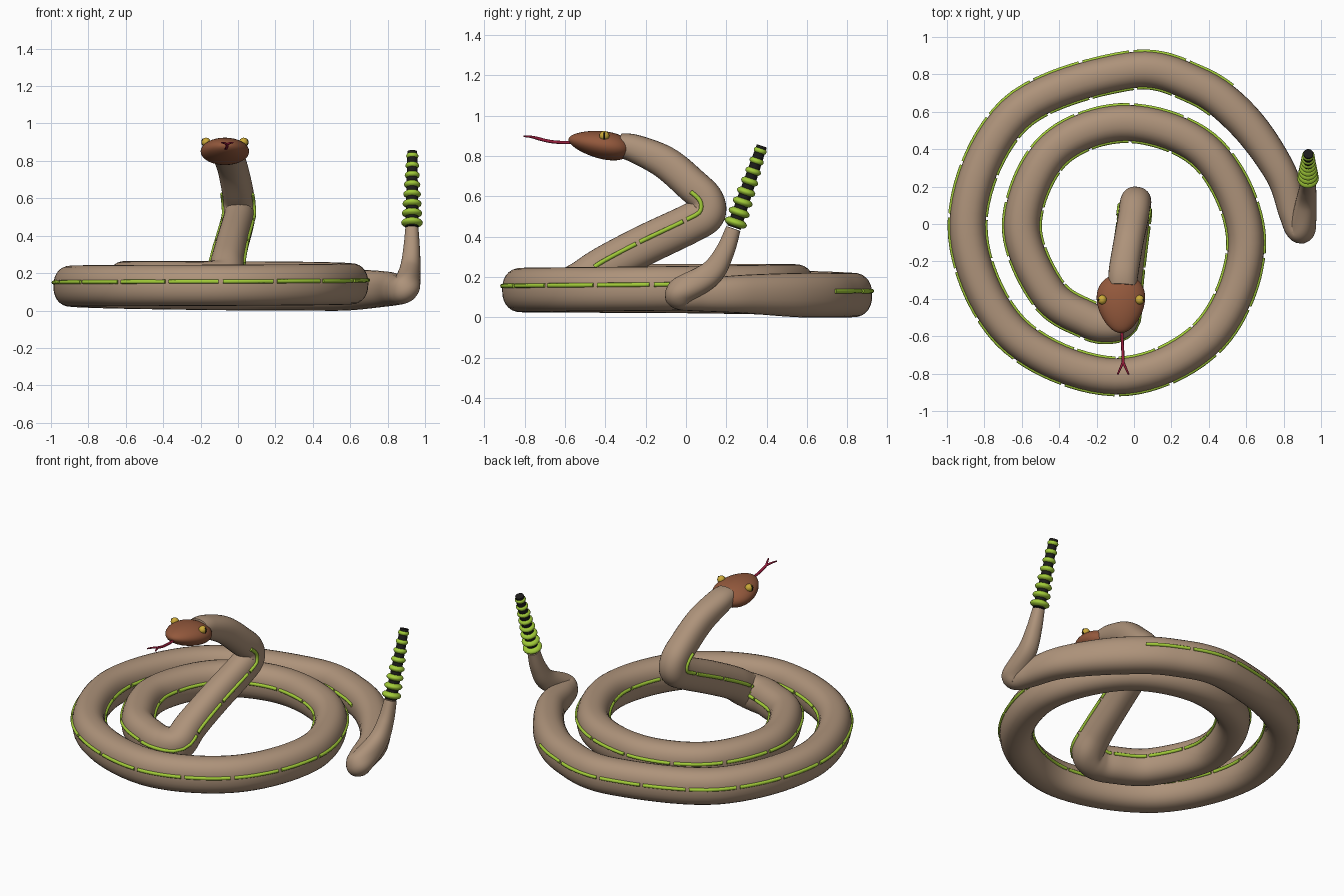
import bpy, bmesh, math
from mathutils import Vector, Matrix

if "Cube" in bpy.data.objects:
    bpy.data.objects.remove(bpy.data.objects["Cube"])


def material(name, rgb):
    m = bpy.data.materials.new(name)
    m.diffuse_color = (*rgb, 1)
    m.use_nodes = True
    m.node_tree.nodes["Principled BSDF"].inputs["Base Color"].default_value = m.diffuse_color
    return m


TAN = material("tan skin", (0.42, 0.29, 0.195))
BROWN = material("brown head", (0.29, 0.098, 0.045))
GREEN = material("lime green", (0.36, 0.60, 0.04))
DARK = material("near black", (0.012, 0.011, 0.01))
YELLOW = material("eye yellow", (0.60, 0.40, 0.04))
RED = material("tongue red", (0.32, 0.012, 0.045))


def finish(name, bm, mat, angle=50):
    bmesh.ops.recalc_face_normals(bm, faces=bm.faces)
    me = bpy.data.meshes.new(name)
    bm.to_mesh(me)
    bm.free()
    me.materials.append(mat)
    ob = bpy.data.objects.new(name, me)
    bpy.context.collection.objects.link(ob)
    bpy.context.view_layer.objects.active = ob
    ob.select_set(True)
    bpy.ops.object.shade_smooth_by_angle(angle=math.radians(angle))
    ob.select_set(False)
    return ob


def frames(pts, side=Vector((1, 0, 0))):
    """Side and up vectors carried along a path."""
    out = []
    for i, p in enumerate(pts):
        t = (pts[min(i + 1, len(pts) - 1)] - pts[max(i - 1, 0)]).normalized()
        side = (side - t * side.dot(t)).normalized()
        side.z *= 0.7
        side = (side - t * side.dot(t)).normalized()
        out.append((side, side.cross(t)))
    return out


def tube(bm, pts, radii, fr, n=24, power=1.0):
    """Closed tube with radii (side, up) at each point."""
    def sup(c):
        return math.copysign(abs(c) ** power, c)
    rings = []
    for p, (rs, ru), (s, u) in zip(pts, radii, fr):
        ang = [2 * math.pi * k / n for k in range(n)]
        rings.append([bm.verts.new(p + s * rs * sup(math.cos(a)) + u * ru * sup(math.sin(a)))
                      for a in ang])
    for a, b in zip(rings, rings[1:]):
        for k in range(n):
            bm.faces.new((a[k], a[(k + 1) % n], b[(k + 1) % n], b[k]))
    bm.faces.new(rings[0])
    bm.faces.new(rings[-1])


def spline(ctrl, steps):
    """Catmull-Rom through control tuples of any length."""
    out = []
    for i in range(len(ctrl) - 1):
        q = [ctrl[max(i - 1, 0)], ctrl[i], ctrl[i + 1], ctrl[min(i + 2, len(ctrl) - 1)]]
        for k in range(steps):
            t = k / steps
            out.append([0.5 * (2 * b + (c - a) * t + (2 * a - 5 * b + 4 * c - d) * t * t
                               + (3 * b - a - 3 * c + d) * t ** 3) for a, b, c, d in zip(*q)])
    out.append(list(ctrl[-1]))
    return out


# Body path from head to tail: x, y, z, side radius, up radius
NECK = [
    (-0.06, -0.33, 0.852, 0.075, 0.06), (-0.055, -0.25, 0.835, 0.08, 0.07),
    (-0.03, -0.10, 0.765, 0.08, 0.082), (-0.005, 0.03, 0.655, 0.082, 0.085),
    (0.005, 0.10, 0.585, 0.083, 0.085), (0.008, 0.10, 0.515, 0.083, 0.095),
    (0.0, 0.02, 0.465, 0.083, 0.098), (-0.03, -0.2, 0.36, 0.085, 0.1),
    (-0.055, -0.4, 0.255, 0.09, 0.1), (-0.07, -0.505, 0.18, 0.095, 0.105),
    (-0.14, -0.535, 0.155, 0.097, 0.11)]
COIL = [(x, y, z, 0.097, 0.11) for x, y, z in [
    (-0.25, -0.51, 0.152), (-0.46, -0.37, 0.155), (-0.60, 0.0, 0.155), (-0.43, 0.395, 0.155),
    (-0.03, 0.54, 0.153), (0.40, 0.37, 0.15), (0.60, -0.10, 0.143), (0.40, -0.60, 0.138),
    (-0.10, -0.815, 0.135), (-0.66, -0.575, 0.133), (-0.89, 0.0, 0.13), (-0.64, 0.585, 0.12),
    (-0.03, 0.82, 0.111), (0.33, 0.745, 0.11), (0.58, 0.56, 0.11)]]
TAIL = [
    (0.78, 0.28, 0.115, 0.086, 0.095), (0.85, 0.06, 0.11, 0.076, 0.08),
    (0.875, -0.02, 0.11, 0.07, 0.074), (0.90, -0.02, 0.13, 0.068, 0.072),
    (0.92, 0.12, 0.215, 0.055, 0.062), (0.928, 0.19, 0.32, 0.045, 0.048),
    (0.93, 0.235, 0.44, 0.035, 0.037)]
STEPS = 10
path = spline(NECK + COIL + TAIL, STEPS)
pts = [Vector(p[:3]) for p in path]
radii = [(p[3], p[4]) for p in path]
fr = frames(pts)
bm = bmesh.new()
tube(bm, pts, radii, fr, 28, 0.88)
finish("body", bm, TAN)

# Dashed side stripes along both flanks
first, last = int(3.2 * STEPS), (len(NECK) + len(COIL) - 1) * STEPS
dist = [0.0]
for a, b in zip(pts, pts[1:]):
    dist.append(dist[-1] + (b - a).length)


def at(d, sign):
    i = max(k for k in range(len(dist) - 1) if dist[k] <= d)
    f = (d - dist[i]) / (dist[i + 1] - dist[i])
    e = [pts[k] + fr[k][0] * sign * (radii[k][0] - 0.001) - fr[k][1] * 0.02 for k in (i, i + 1)]
    return e[0].lerp(e[1], f)


DASH, GAP = 0.24, 0.02
for sign, name in ((1, "stripe_first_side"), (-1, "stripe_second_side")):
    bm = bmesh.new()
    d = dist[first]
    while d + DASH < dist[last] + 0.1:
        seg = [at(d + DASH * k / 10, sign) for k in range(11)]
        start = (seg[1] - seg[0]).orthogonal()
        tube(bm, seg, [(0.011, 0.011)] * 11, frames(seg, start), 8)
        d += DASH + GAP
    finish(name, bm, GREEN)

# Egg shaped head, narrow at the nose
bm = bmesh.new()
bmesh.ops.create_uvsphere(bm, u_segments=32, v_segments=20, radius=1,
                          matrix=Matrix.Rotation(math.pi / 2, 4, 'X'))
for v in bm.verts:
    taper = 1 + 0.22 * v.co.y
    v.co = Vector((v.co.x * 0.127 * taper, v.co.y * 0.16, v.co.z * 0.068 * taper))
head_frame = Matrix.Translation((-0.07, -0.425, 0.856)) @ Matrix.Rotation(math.radians(-10), 4, 'X')
bm.transform(head_frame)
finish("head", bm, BROWN)


def ball(name, loc, scale, mat, rot=Matrix.Identity(4)):
    bm = bmesh.new()
    bmesh.ops.create_uvsphere(bm, u_segments=20, v_segments=12, radius=1)
    bm.transform(Matrix.Translation(loc) @ rot @ Matrix.Diagonal((*scale, 1)))
    return finish(name, bm, mat)


# Eyes with slit pupils
for s, side in ((-1, "left"), (1, "right")):
    x = -0.07 + s * 0.1
    ball(side + "_eye", (x, -0.405, 0.9), (0.024, 0.025, 0.024), YELLOW)
    ball(side + "_pupil", (x + s * 0.017, -0.405, 0.9), (0.009, 0.005, 0.019), DARK)

# Forked tongue
bm = bmesh.new()
stem = [(-0.065, -0.56, 0.866), (-0.063, -0.62, 0.867), (-0.06, -0.68, 0.873), (-0.058, -0.74, 0.888)]
branches = [stem] + [[stem[-1], (-0.058 + s * 0.014, -0.77, 0.895), (-0.058 + s * 0.03, -0.805, 0.898)]
                     for s in (-1, 1)]
for br in branches:
    seg = [Vector(p) for p in spline(br, 5)]
    thin = 0.004 if br is not stem else 0.0
    r = [0.008 - thin * k / (len(seg) - 1) for k in range(len(seg))]
    tube(bm, seg, [(a, a) for a in r], frames(seg), 8)
finish("tongue", bm, RED)

# Rattle: dark tapered core with stacked flattened beads
low, high = Vector((0.93, 0.238, 0.445)), Vector((0.932, 0.376, 0.85))
axis = (high - low).normalized()
tilt = axis.to_track_quat('Z', 'Y').to_matrix().to_4x4()
bm = bmesh.new()
core = [low, high]
tube(bm, core, [(0.036, 0.036), (0.026, 0.026)], frames(core), 20)
finish("rattle_core", bm, DARK)
for i in range(8):
    f = i / 7
    r = 0.058 - 0.025 * f
    pos = low.lerp(high, 0.06 + 0.88 * f)
    ball(f"rattle_bead_{i + 1}", pos, (r, r, 0.025 - 0.005 * f), GREEN, tilt)
